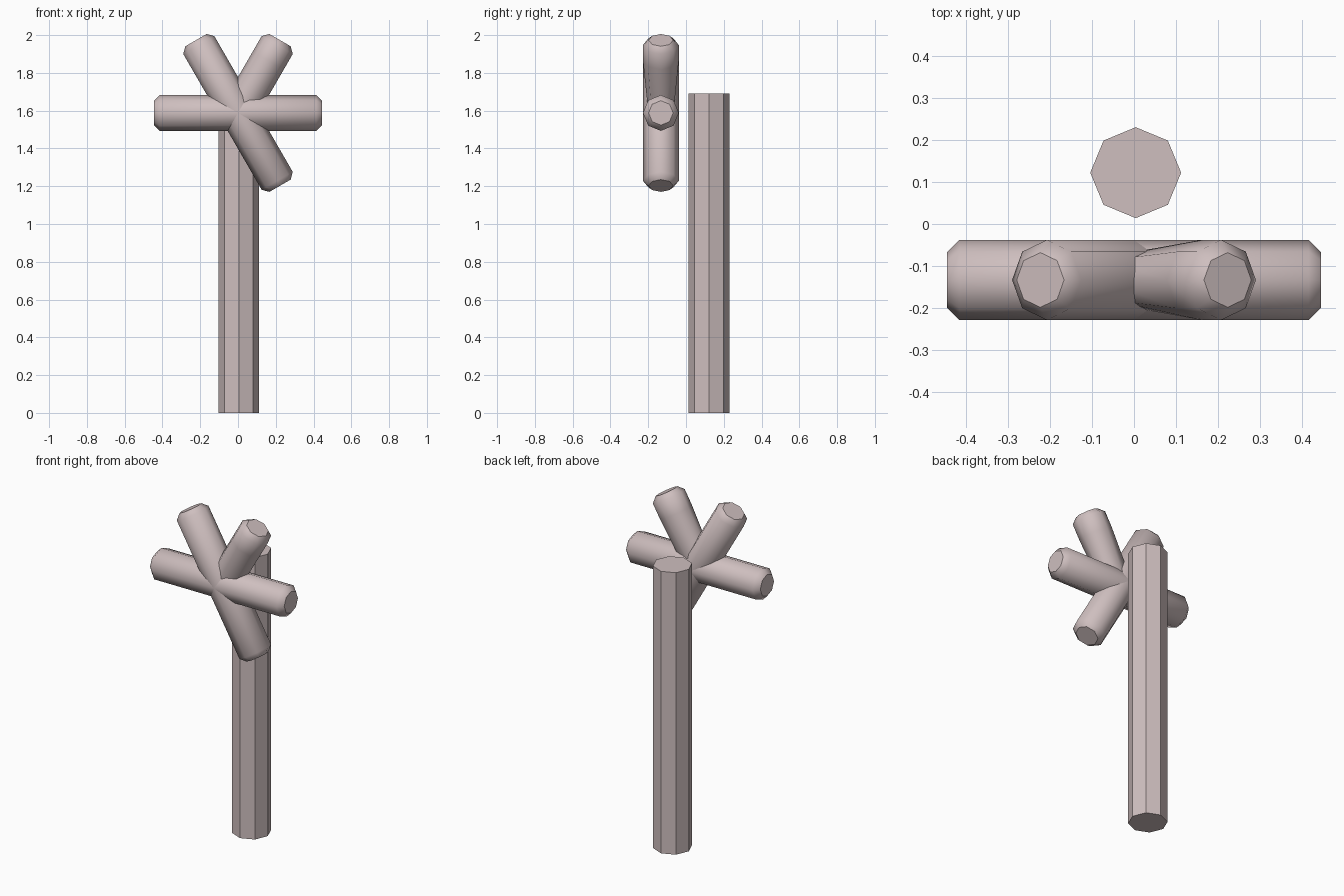
import bpy, bmesh, math
from mathutils import Vector

if "Cube" in bpy.data.objects:
    bpy.data.objects.remove(bpy.data.objects["Cube"])

SIDES = 8
wood = bpy.data.materials.new("pale_pink_grey")
wood.diffuse_color = (0.62, 0.52, 0.52, 1)
wood.use_nodes = True
wood.node_tree.nodes["Principled BSDF"].inputs["Base Color"].default_value = wood.diffuse_color


def rod(name, origin, direction, side, rings, smooth):
    """Octagonal rod: rings are (distance along, radius, depth factor)."""
    d, s = Vector(direction).normalized(), Vector(side)
    u = s.cross(d)
    bm = bmesh.new()
    loops = []
    for t, r, k in rings:
        loop = []
        for i in range(SIDES):
            a = math.tau * i / SIDES
            p = Vector(origin) + d * t + u * (r * math.cos(a)) + s * (r * k * math.sin(a))
            loop.append(bm.verts.new(p))
        loops.append(loop)
    for a, b in zip(loops, loops[1:]):
        for i in range(SIDES):
            j = (i + 1) % SIDES
            bm.faces.new((a[i], a[j], b[j], b[i]))
    bm.faces.new(loops[0][::-1])
    bm.faces.new(loops[-1])
    bmesh.ops.recalc_face_normals(bm, faces=bm.faces)
    for f in bm.faces:
        f.smooth = smooth and len(f.verts) == 4
    me = bpy.data.meshes.new(name)
    bm.to_mesh(me)
    bm.free()
    me.materials.append(wood)
    ob = bpy.data.objects.new(name, me)
    bpy.context.collection.objects.link(ob)
    return ob


# Upright post behind the star
rod("post", (0.004, 0.122, 0), (0, 0, 1), (0, 1, 0),
    [(0, 0.108, 1), (1.69, 0.108, 1)], False)

# Star of chamfered bars: two full bars and one half bar
R, L, C = 0.095, 0.445, 0.03
hub = (0, -0.133, 1.588)
tip = [(L - C, R, 1), (L, 0.065, 1)]
full = [(-t, r, k) for t, r, k in reversed(tip)] + tip
half = [(0, R, 0.7), (0.32, R, 1)] + tip


def at(deg):
    a = math.radians(deg)
    return (math.cos(a), 0, math.sin(a))


rod("horizontal_bar", hub, at(0), (0, 1, 0), full, True)
rod("diagonal_bar", hub, at(120), (0, 1, 0), full, True)
rod("upper_right_arm", hub, at(60), (0, 1, 0), half, True)
